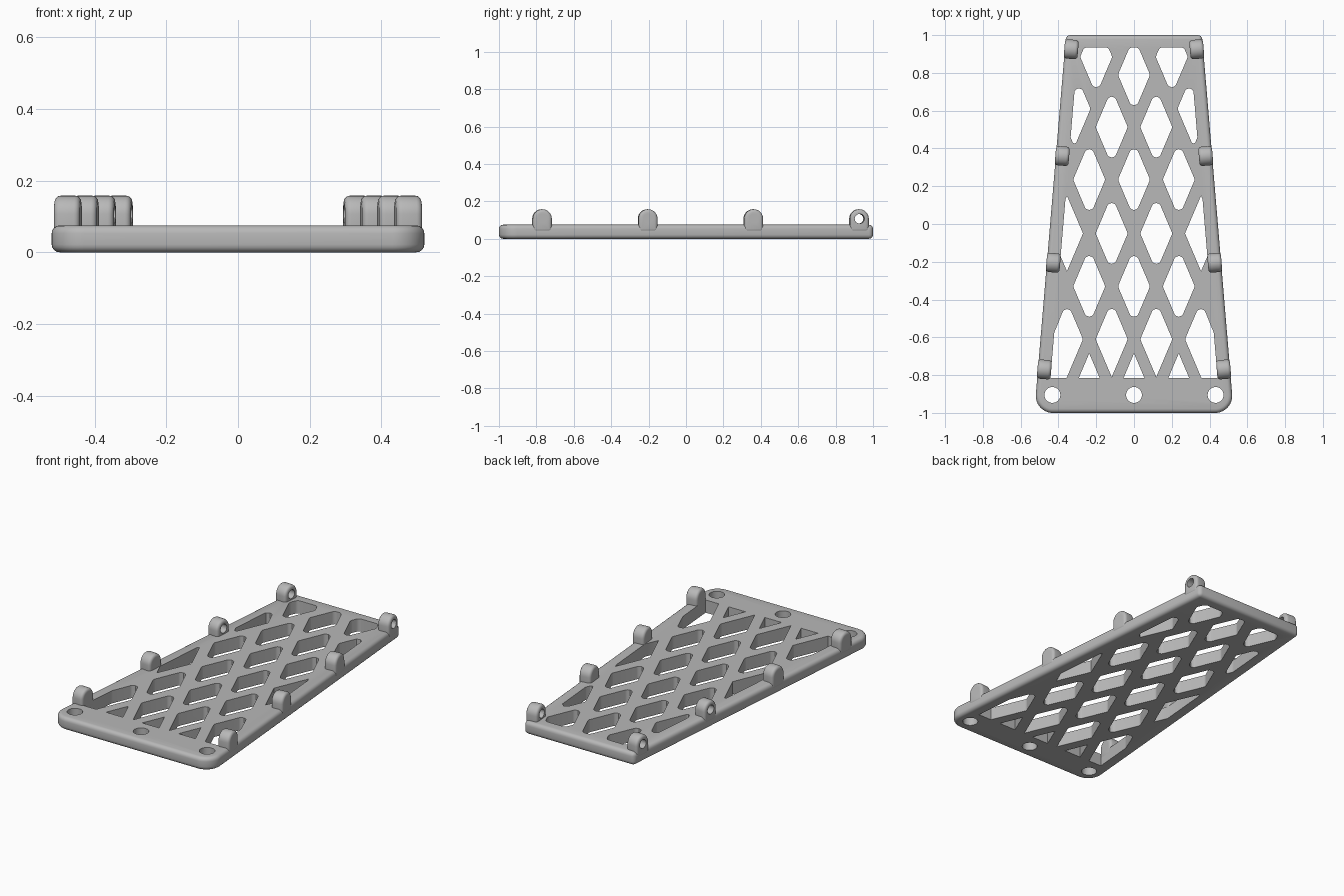
import bpy, bmesh, math
from mathutils import Vector, Matrix

old = bpy.data.objects.get("Cube")
if old:
    bpy.data.objects.remove(old, do_unlink=True)

THICK = 0.075
BORDER = 0.07
TIP, HALF = 0.2, 0.085      # diamond half height and half width
R = 0.025                   # corner radius of the openings

grey = bpy.data.materials.new("plain grey")
grey.use_nodes = True
grey.diffuse_color = (0.48, 0.48, 0.48, 1)
grey.node_tree.nodes["Principled BSDF"].inputs["Base Color"].default_value = grey.diffuse_color


def side_x(y):
    """Half width of the tapered plate at y."""
    return 0.444 - 0.084 * y


def clip(pts, normal, offset):
    """Keep the part of a polygon where normal . p <= offset."""
    out = []
    for i, p in enumerate(pts):
        q = pts[(i + 1) % len(pts)]
        a, b = normal.dot(p) - offset, normal.dot(q) - offset
        if a <= 0:
            out.append(p)
        if a * b < 0:
            out.append(p.lerp(q, a / (a - b)))
    return out


def rounded(pts, radius, steps=6):
    """Fillet each corner of a convex polygon; radius is a function of the corner."""
    out = []
    n = len(pts)
    for i, p in enumerate(pts):
        r = radius(p)
        u, v = pts[i - 1] - p, pts[(i + 1) % n] - p
        if r <= 0:
            out.append(p)
            continue
        half = u.angle(v) / 2
        t = min(r / math.tan(half), 0.48 * u.length, 0.48 * v.length)
        r = t * math.tan(half)
        u.normalize()
        v.normalize()
        centre = p + (u + v).normalized() * (r / math.sin(half))
        a, b = p + u * t - centre, p + v * t - centre
        for k in range(steps + 1):
            out.append(centre + a.lerp(b, k / steps).normalized() * r)
    return out


def prism(bm, pts, z0, z1):
    face = bm.faces.new([bm.verts.new((p.x, p.y, z0)) for p in pts])
    top = bmesh.ops.extrude_face_region(bm, geom=[face])["geom"]
    bmesh.ops.translate(bm, vec=(0, 0, z1 - z0),
                        verts=[g for g in top if isinstance(g, bmesh.types.BMVert)])


def make(name, bm):
    bmesh.ops.recalc_face_normals(bm, faces=bm.faces)
    mesh = bpy.data.meshes.new(name)
    bm.to_mesh(mesh)
    bm.free()
    mesh.materials.append(grey)
    obj = bpy.data.objects.new(name, mesh)
    bpy.context.collection.objects.link(obj)
    return obj


def finish(obj, cutter, bevel):
    """Round the outer edges, cut the openings, then smooth."""
    b = obj.modifiers.new("round edges", "BEVEL")
    b.width, b.segments, b.limit_method = bevel, 4, "ANGLE"
    b.angle_limit = math.radians(60)
    c = obj.modifiers.new("cut openings", "BOOLEAN")
    c.operation, c.object, c.solver = "DIFFERENCE", cutter, "EXACT"
    bpy.ops.object.select_all(action="DESELECT")
    obj.select_set(True)
    bpy.context.view_layer.objects.active = obj
    for m in ("round edges", "cut openings"):
        bpy.ops.object.modifier_apply(modifier=m)
    bpy.data.objects.remove(cutter, do_unlink=True)
    bpy.ops.object.shade_smooth_by_angle(angle=math.radians(32))


# Openings of the lattice
cut = bmesh.new()


def opening(pts, radius):
    for s in (-1, 1):
        pts = clip(pts, Vector((s, 0.084)), 0.444 - BORDER)
    pts = clip(pts, Vector((0, 1)), 0.935)
    pts = clip(pts, Vector((0, -1)), 0.815)
    prism(cut, rounded(pts, radius), -0.1, 0.2)


def diamond(x, y, radius):
    opening([Vector((x + HALF, y)), Vector((x, y + TIP)),
             Vector((x - HALF, y)), Vector((x, y - TIP))], radius)


def soft(p):
    return R


def sharp(p):
    return 0


def soft_above(y):
    return lambda p: R if p.y > y else 0


for y in (0.235, -0.33):
    for x in (-0.237, 0, 0.237):
        diamond(x, y, soft)
diamond(0, 0.79, soft)
for x in (-0.237, 0, 0.237):
    diamond(x, -0.885, sharp)
for s in (-1, 1):
    diamond(s * 0.2, 0.885, soft)
    diamond(s * 0.315, 0.61, soft)
    diamond(s * 0.118, 0.513, soft)
    diamond(s * 0.118, -0.05, soft)
    diamond(s * 0.118, -0.61, soft_above(-0.7))
    diamond(s * 0.355, -0.05, soft_above(0) if s < 0 else sharp)
    opening([Vector((s * x, y)) for x, y in
             ((0.355, -0.41), (0.27, -0.61), (0.357, -0.815), (0.5, -0.815), (0.42, -0.57))],
            soft_above(-0.7))

# Mounting holes in the wide end
for x in (-0.432, 0, 0.432):
    prism(cut, [Vector((x + 0.042 * math.cos(k * math.tau / 32), -0.905 + 0.042 * math.sin(k * math.tau / 32)))
                for k in range(32)], -0.1, 0.2)
cutter = make("opening_cutter", cut)
cutter.hide_render = True

# Tapered plate
bm = bmesh.new()
corners = [Vector((s * side_x(y), y)) for s, y in ((-1, -1), (1, -1), (1, 1), (-1, 1))]
prism(bm, rounded(corners, lambda p: 0.09 if p.y < 0 else 0, 10), 0, THICK)
finish(make("lattice_plate", bm), cutter, 0.022)

# Eyelet lugs along both long edges
LUG_R, LUG_HALF, EYE_Z = 0.051, 0.0365, 0.107
turn = Matrix.Rotation(math.pi / 2, 4, "Z") @ Matrix.Rotation(math.pi / 2, 4, "X")
for side, s in (("left", 1), ("right", -1)):
    for i in range(4):
        y = -0.77 + 0.565 * i
        place = (Matrix.Translation((s * (side_x(y) - 0.034), y, EYE_Z))
                 @ Matrix.Rotation(s * 0.084, 4, "Z") @ turn)
        bm = bmesh.new()
        arch = [Vector((LUG_R * math.cos(k * math.pi / 16), LUG_R * math.sin(k * math.pi / 16)))
                for k in range(17)]
        arch += [Vector((-LUG_R, -0.07)), Vector((LUG_R, -0.07))]
        prism(bm, arch, -LUG_HALF, LUG_HALF)
        bm.transform(place)
        lug = make(f"{side}_eyelet_{i + 1}", bm)
        bm = bmesh.new()
        bmesh.ops.create_cone(bm, cap_ends=True, segments=24, radius1=0.026, radius2=0.026, depth=0.3)
        bm.transform(place)
        finish(lug, make("eye_cutter", bm), 0.016)
